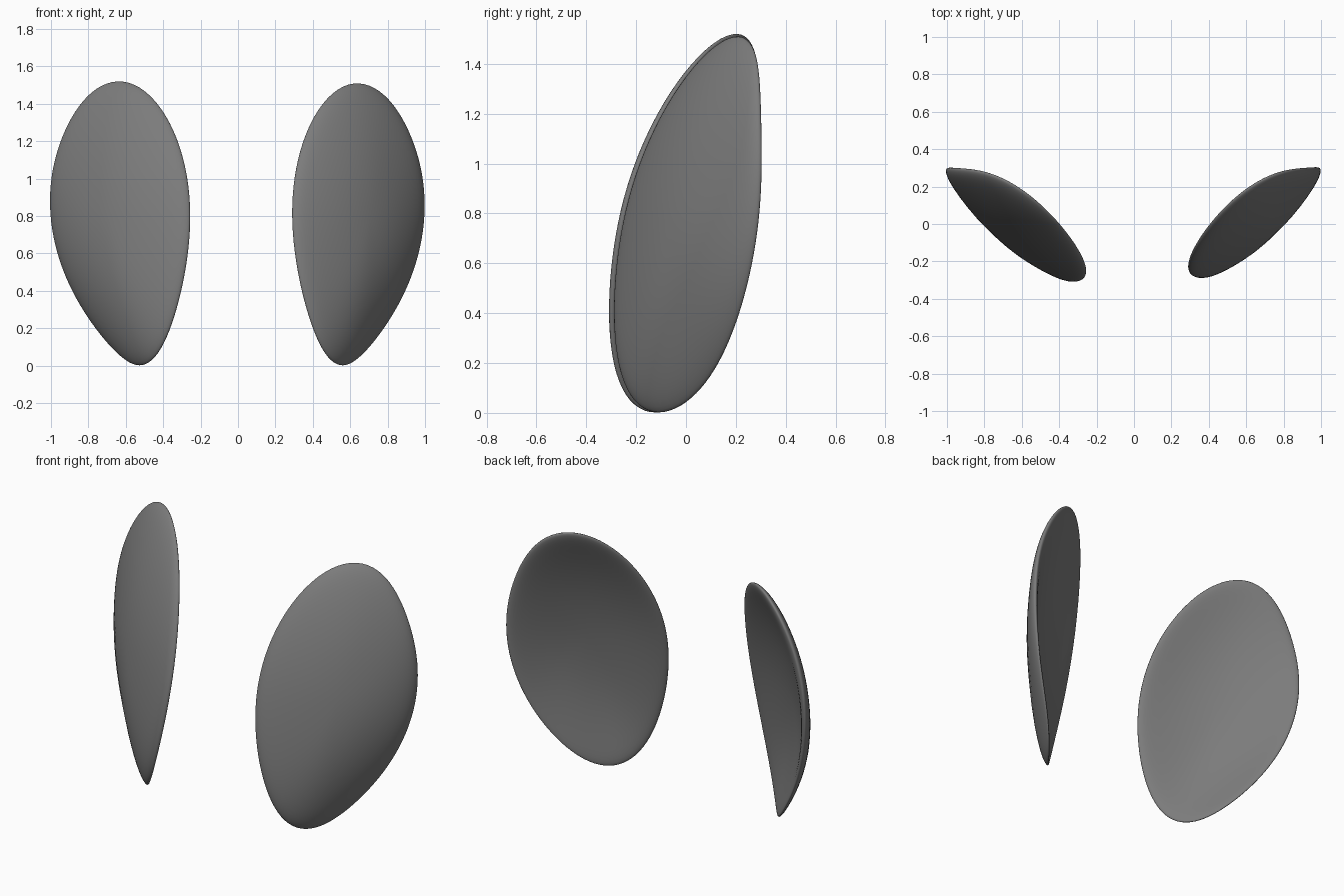
import bpy, bmesh, math
from mathutils import Vector

if "Cube" in bpy.data.objects:
    bpy.data.objects.remove(bpy.data.objects["Cube"])

# Rim of one shell, clockwise from the top (x, y, z)
RIM = [Vector(p) for p in [
    (0.62, 0.205, 1.505), (0.775, 0.265, 1.45), (0.895, 0.295, 1.29), (0.97, 0.305, 1.076),
    (0.995, 0.29, 0.85), (0.96, 0.26, 0.595), (0.873, 0.20, 0.355), (0.755, 0.105, 0.168),
    (0.645, 0.00, 0.045), (0.545, -0.13, 0.003), (0.45, -0.23, 0.09), (0.37, -0.28, 0.30),
    (0.312, -0.275, 0.57), (0.29, -0.22, 0.85), (0.338, -0.11, 1.156), (0.45, 0.04, 1.40)]]
CENTRE = Vector((0.635, 0.03, 0.78))
NORMAL = Vector((0.579, -0.80, 0.154)).normalized()
BULGE, HALF_THICK, SEGMENTS, HARMONICS = 0.095, 0.027, 96, 4


def smooth_loop(pts):
    """Closed, rounded curve: low harmonics of the points."""
    n = len(pts)
    mean = sum(pts, Vector()) / n
    waves = []
    for k in range(1, HARMONICS + 1):
        c, s = Vector(), Vector()
        for i, p in enumerate(pts):
            a = 2 * math.pi * k * i / n
            c += p * (2 / n * math.cos(a))
            s += p * (2 / n * math.sin(a))
        waves.append((k, c, s))
    out = []
    for j in range(SEGMENTS):
        a = 2 * math.pi * j / SEGMENTS
        out.append(sum((c * math.cos(k * a) + s * math.sin(k * a) for k, c, s in waves), mean.copy()))
    return out


def right_fit(p):
    return p


def left_fit(p):
    # The other shell is mirrored and slightly larger
    x = 0.255 + (p.x - 0.29) * 1.057 + 0.018 * (p.z - 0.75)
    y = -0.305 + (p.y + 0.285) * 1.03
    return Vector((-x, y, p.z * 1.007))


dark = bpy.data.materials.new("dark_grey")
dark.diffuse_color = (0.2, 0.2, 0.2, 1)
dark.use_nodes = True
dark.node_tree.nodes["Principled BSDF"].inputs["Base Color"].default_value = dark.diffuse_color


def shell(name, fit):
    bm = bmesh.new()
    rim = smooth_loop(RIM)
    n = len(rim)

    def point(q, r, side):
        d = q - CENTRE
        w = d.dot(NORMAL)
        flat = d - NORMAL * w
        h = HALF_THICK * math.sqrt(max(0, 1 - r ** 12))
        lift = BULGE * (1 - r * r) + w * r ** 3 + side * h
        return bm.verts.new(fit(CENTRE + flat * r + NORMAL * lift))

    # Rings from the front centre, around the rim, to the back centre
    radii = [0.12, 0.25, 0.38, 0.5, 0.62, 0.73, 0.82, 0.88, 0.92, 0.95, 0.975, 0.99, 0.997]
    path = [(r, 1) for r in radii] + [(1, 0)] + [(r, -1) for r in reversed(radii)]
    rings = [[point(q, r, s) for q in rim] for r, s in path]
    for a, b in zip(rings, rings[1:]):
        for i in range(n):
            j = (i + 1) % n
            bm.faces.new((a[i], a[j], b[j], b[i]))
    for ring, side in ((rings[0], 1), (rings[-1], -1)):
        c = point(CENTRE, 0, side)
        for i in range(n):
            bm.faces.new((c, ring[i], ring[(i + 1) % n]))
    bmesh.ops.recalc_face_normals(bm, faces=bm.faces)
    for f in bm.faces:
        f.smooth = True
    me = bpy.data.meshes.new(name)
    bm.to_mesh(me)
    bm.free()
    me.materials.append(dark)
    bpy.context.collection.objects.link(bpy.data.objects.new(name, me))


shell("right_shell", right_fit)
shell("left_shell", left_fit)
